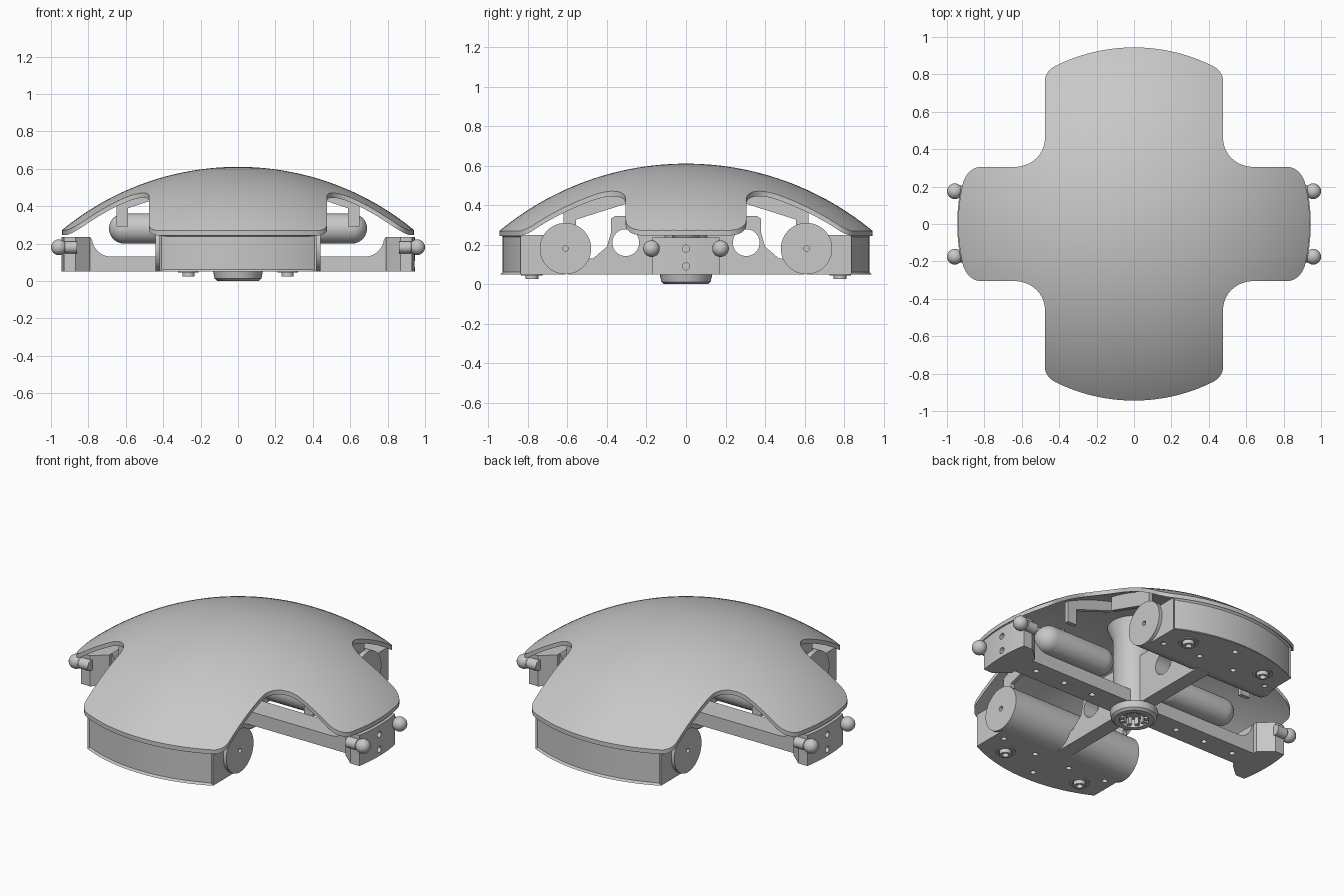
import bpy, bmesh, math
from math import cos, sin, pi, sqrt, radians
from mathutils import Vector, Matrix
from mathutils.geometry import interpolate_bezier

cube = bpy.data.objects.get("Cube")
if cube:
    bpy.data.objects.remove(cube, do_unlink=True)

grey = bpy.data.materials.new("plain grey")
grey.use_nodes = True
grey.diffuse_color = (0.58, 0.58, 0.58, 1)
grey.node_tree.nodes["Principled BSDF"].inputs["Base Color"].default_value = (0.58, 0.58, 0.58, 1)
parts = []


def finish(name, bm):
    bmesh.ops.remove_doubles(bm, verts=bm.verts, dist=1e-5)
    bmesh.ops.recalc_face_normals(bm, faces=bm.faces)
    mesh = bpy.data.meshes.new(name)
    bm.to_mesh(mesh)
    bm.free()
    mesh.materials.append(grey)
    obj = bpy.data.objects.new(name, mesh)
    bpy.context.collection.objects.link(obj)
    parts.append(obj)
    return obj


def place(axis, u, v, t):
    return {"x": (t, u, v), "y": (u, t, v), "z": (u, v, t)}[axis]


def prism(name, outline, axis, a, b, edit=None):
    """Extrude a flat outline along an axis from a to b."""
    bm = bmesh.new()
    low = [bm.verts.new(place(axis, u, v, a)) for u, v in outline]
    high = [bm.verts.new(place(axis, u, v, b)) for u, v in outline]
    bm.faces.new(low)
    bm.faces.new(high)
    for i in range(len(low)):
        j = (i + 1) % len(low)
        bm.faces.new((low[i], low[j], high[j], high[i]))
    bmesh.ops.recalc_face_normals(bm, faces=bm.faces)
    if edit:
        edit(bm)
    return finish(name, bm)


def circle(u, v, r, n=40):
    return [(u + r * cos(2 * pi * i / n), v + r * sin(2 * pi * i / n)) for i in range(n)]


def box(name, x0, x1, y0, y1, z0, z1):
    return prism(name, [(x0, y0), (x1, y0), (x1, y1), (x0, y1)], "z", z0, z1)


def lathe(name, profile, matrix=Matrix(), steps=40):
    """Spin a (radius, height) profile about z, then place it."""
    bm = bmesh.new()
    vs = [bm.verts.new((r, 0, z)) for r, z in profile]
    es = [bm.edges.new(p) for p in zip(vs, vs[1:])]
    bmesh.ops.spin(bm, geom=vs + es, cent=(0, 0, 0), axis=(0, 0, 1), angle=2 * pi, steps=steps)
    bm.transform(matrix)
    return finish(name, bm)


def boolean(obj, cutters, operation="DIFFERENCE"):
    """Apply the cutters to the part and remove them."""
    for c in cutters:
        mod = obj.modifiers.new("cut", "BOOLEAN")
        mod.operation, mod.solver, mod.object = operation, "EXACT", c
    bpy.context.view_layer.update()
    graph = bpy.context.evaluated_depsgraph_get()
    mesh = bpy.data.meshes.new_from_object(obj.evaluated_get(graph))
    obj.modifiers.clear()
    obj.data = mesh
    for c in cutters:
        parts.remove(c)
        bpy.data.objects.remove(c, do_unlink=True)


def bend(a, corner, b, n=12):
    """Rounded corner between two points."""
    a, c, b = (Vector(p).to_3d() for p in (a, corner, b))
    return [p.to_2d()[:] for p in interpolate_bezier(a, a.lerp(c, 0.56), b.lerp(c, 0.56), b, n)]


def arc(x0, x1, r, n=16):
    """Points on a circle about the origin, y positive, from x0 to x1."""
    return [(x, sqrt(r * r - x * x)) for x in (x0 + (x1 - x0) * i / n for i in range(n + 1))]


# Domed cross-shaped cover
APEX, RADIUS, THICK, EDGE = 0.61, 1.48, 0.026, 0.944


def dome(r, drop=0.0):
    return APEX - drop - RADIUS + sqrt(RADIUS ** 2 - r * r)


rings = [i / 28 for i in range(29)]
cover = lathe("cover", [(r, dome(r)) for r in rings] +
              [(r, dome(r, THICK)) for r in reversed(rings)], steps=96)
side_arc = [(x, y) for y, x in arc(0, 0.21, EDGE - 0.004, 8)]
quarter = (side_arc + bend(side_arc[-1], (0.9, 0.305), (0.82, 0.305))
           + bend((0.64, 0.305), (0.476, 0.305), (0.476, 0.46))
           + bend((0.476, 0.77), (0.476, 0.825), (0.41, 0.85)) + arc(0.4, 0, EDGE))
upper = quarter + [(-x, y) for x, y in reversed(quarter[:-1])]
outline = upper + [(x, -y) for x, y in reversed(upper[1:-1])]
boolean(cover, [prism("cover_cutter", outline, "z", -0.2, 1)], "INTERSECT")


def rib(name, axis, offset, a, b, depth, leg):
    """Strip hanging below the cover with a short leg at its outer end."""
    us = [a + (b - a) * i / 10 for i in range(11)]
    top = [(u, dome(math.hypot(u, offset), 0.015)) for u in us]
    inner = a + (b - a) * 0.8
    low = [(b, leg), (inner, leg), (inner, top[8][1] - depth), (a, top[0][1] - depth)]
    t = 0.012
    if axis == "y":
        prism(name, top + low, "y", offset - t, offset + t)
        prism(name, [(-u, v) for u, v in top + low], "y", offset - t, offset + t)
    else:
        prism(name, top + low, "x", offset - t, offset + t)
        prism(name, [(-u, v) for u, v in top + low], "x", offset - t, offset + t)


for s in (-1, 1):
    rib("side_cover_rib", "y", s * 0.2, 0.34, 0.65, 0.07, 0.29)
    rib("end_cover_rib", "x", s * 0.4, 0.3, 0.62, 0.1, 0.28)

# Central column and toothed bottom ring
lathe("hub_column", [(0, 0.05), (0.115, 0.05), (0.115, 0.5), (0.15, 0.585), (0, 0.585)])
lathe("hub_ring", [(0.08, 0.0), (0.11, 0.0), (0.125, 0.012), (0.133, 0.05),
                   (0.08, 0.05), (0.08, 0.0)])
for i in range(10):
    tooth = box("hub_tooth", 0.055, 0.085, -0.011, 0.011, 0.008, 0.052)
    tooth.data.transform(Matrix.Rotation(2 * pi * i / 10, 4, "Z"))

# Upright web joining the hub to both end blocks
half = [(0.6, 0.05), (0.6, 0.12), (0.47, 0.13), (0.4, 0.19), (0.38, 0.26), (0.38, 0.33), (0.36, 0.345)]
web = prism("centre_web", half + [(-y, z) for y, z in reversed(half)], "x", -0.045, 0.045)
boolean(web, [prism("web_hole", circle(s * 0.305, 0.21, 0.068), "x", -1, 1) for s in (-1, 1)])


# End blocks with a sunken curved panel
def sink_panel(bm):
    panel = [f for f in bm.faces if f.normal.y > 0.5]
    bmesh.ops.inset_region(bm, faces=panel, thickness=0.012, depth=-0.01)


for s in (-1, 1):
    turn = Matrix.Rotation(0 if s > 0 else pi, 4, "Z")
    block = prism("end_block", [(0.42, 0.61), (-0.42, 0.61)] + arc(-0.42, 0.42, 0.938, 24),
                  "z", 0.05, 0.25, sink_panel)
    block.data.transform(turn)
    boolean(block, [prism("screw_hole", circle(x, s * y, 0.016, 16), "z", 0, 0.08)
                    for x, y in ((-0.36, 0.68), (0.36, 0.68), (-0.12, 0.7), (0.12, 0.7), (0, 0.86))])
    drum = prism("end_block_drum", circle(s * 0.61, 0.18, 0.13, 48), "x", -0.44, 0.44)
    boolean(drum, [prism("drum_hole", circle(s * 0.61, 0.18, 0.014, 16), "x", x - 0.02, x + 0.02)
                   for x in (-0.44, 0.44)])
    for x in (-0.265, 0.265):
        lathe("foot_boss", [(0.018, 0.05), (0.018, 0.025), (0.033, 0.025), (0.033, 0.05)],
              Matrix.Translation((x, s * 0.78, 0)), 24)
        lathe("foot_boss_collar", [(0.04, 0.055), (0.04, 0.044), (0.055, 0.044), (0.055, 0.055)],
              Matrix.Translation((x, s * 0.78, 0)), 24)

# Side arms, bumpers, rollers and ball pegs
for s in (-1, 1):
    turn = Matrix.Rotation(0 if s > 0 else pi, 4, "Z")
    arm_shape = [(0.05, 0.05), (0.86, 0.05), (0.86, 0.235), (0.79, 0.235)]
    arm_shape += bend((0.78, 0.22), (0.77, 0.13), (0.68, 0.13)) + [(0.05, 0.13)]
    arm = prism("side_arm", arm_shape, "y", -0.075, 0.075)
    boolean(arm, [prism("arm_hole", circle(x, 0, 0.016, 16), "z", 0, 0.08) for x in (0.3, 0.5, 0.7)])
    bumper = prism("side_bumper", [(x, y) for y, x in arc(-0.17, 0.17, 0.945)]
                   + [(0.87, 0.17), (0.79, 0.1), (0.79, -0.1), (0.87, -0.17)], "z", 0.05, 0.235)
    boolean(bumper, [prism("bumper_hole", circle(0, z, 0.018, 16), "x", 0.92, 1) for z in (0.09, 0.18)])
    along_x = Matrix.Rotation(pi / 2, 4, "Y")
    cap = [(0.08 * cos(a), 0.61 + 0.08 * sin(a)) for a in (i * pi / 16 for i in range(9))]
    start = [(0.08 * sin(a), 0.25 - 0.08 * cos(a)) for a in (i * pi / 16 for i in range(9))]
    roller = lathe("roller", start + cap, Matrix.Translation((0, 0, 0.28)) @ along_x)
    for obj in (arm, bumper, roller):
        obj.data.transform(turn)
    for y in (-0.175, 0.175):
        ball = [(0.042 * cos(a), 0.958 + 0.042 * sin(a)) for a in (radians(15 * i) for i in range(-3, 7))]
        peg = lathe("ball_peg", [(0, 0.86), (0.032, 0.86), (0.032, 0.925)] + ball,
                    Matrix.Translation((0, y, 0.18)) @ along_x, 28)
        peg.data.transform(turn)

# Smooth curved surfaces, keep hard edges
bpy.ops.object.select_all(action="DESELECT")
for obj in parts:
    obj.select_set(True)
bpy.context.view_layer.objects.active = parts[0]
bpy.ops.object.shade_smooth_by_angle(angle=radians(30))
